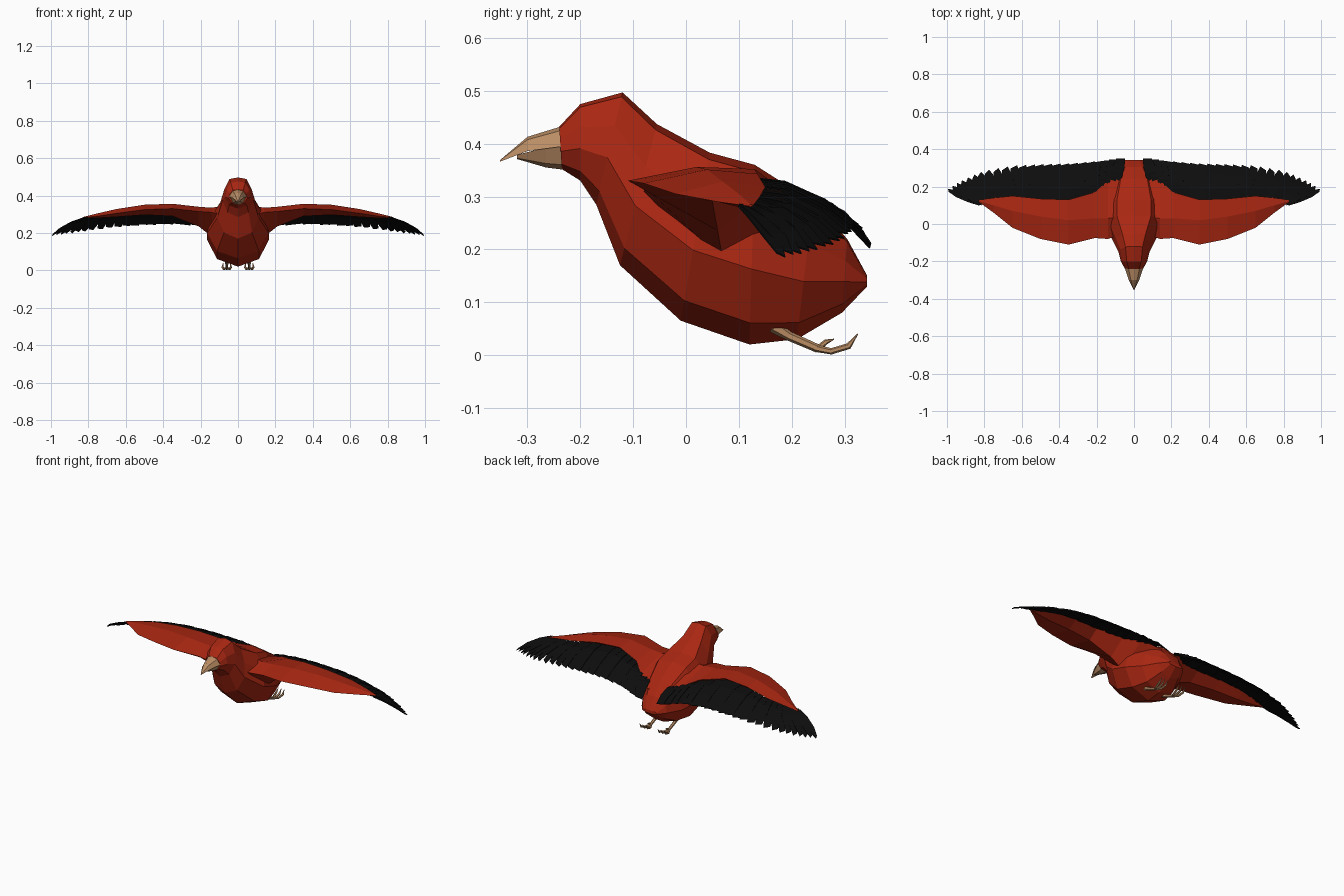
import bpy
import bmesh
import math
from mathutils import Vector

cube = bpy.data.objects.get("Cube")
if cube:
    bpy.data.objects.remove(cube, do_unlink=True)


def material(name, rgb):
    m = bpy.data.materials.new(name)
    m.use_nodes = True
    m.diffuse_color = (*rgb, 1)
    m.node_tree.nodes["Principled BSDF"].inputs["Base Color"].default_value = (*rgb, 1)
    return m


RED = material("red plumage", (0.40, 0.02, 0.006))
BLACK = material("black flight feathers", (0.004, 0.004, 0.004))
TAN = material("tan horn", (0.50, 0.27, 0.13))


def loft(bm, rings, closed=True):
    """Skin consecutive rings of points; closed rings also get end caps."""
    rows = [[bm.verts.new(p) for p in ring] for ring in rings]
    n = len(rows[0])
    for a, b in zip(rows, rows[1:]):
        for i in range(n if closed else n - 1):
            j = (i + 1) % n
            bm.faces.new((a[i], a[j], b[j], b[i]))
    if closed:
        bm.faces.new(rows[0])
        bm.faces.new(rows[-1])


def finish(bm, name, mat, mirror=False):
    bmesh.ops.recalc_face_normals(bm, faces=bm.faces)
    mesh = bpy.data.meshes.new(name)
    bm.to_mesh(mesh)
    bm.free()
    mesh.materials.append(mat)
    ob = bpy.data.objects.new(name, mesh)
    bpy.context.collection.objects.link(ob)
    if mirror:
        mod = ob.modifiers.new("Mirror", 'MIRROR')
        mod.use_mirror_merge = False
    return ob


def along(points, t):
    """Point at fraction t of an evenly indexed polyline."""
    f = t * (len(points) - 1)
    i = min(int(f), len(points) - 2)
    return Vector(points[i]).lerp(Vector(points[i + 1]), f - i)


def section(top, bottom, width, outline):
    """Symmetric slanted cross-section between a top and a bottom (y, z)."""
    t, b = Vector((0, *top)), Vector((0, *bottom))
    half = [(w, b.lerp(t, h)) for w, h in outline]
    right = [p + Vector((w * width, 0, 0)) for w, p in half]
    left = [p - Vector((w * width, 0, 0)) for w, p in half if w > 0]
    return right + left[::-1]


# Body and head: slanted rings from the beak base to the tail
BODY_OUTLINE = [(0, 1), (0.55, 0.96), (0.88, 0.7), (1, 0.42), (0.68, 0.12), (0, 0)]
body_rings = [
    ((-0.24, 0.432), (-0.235, 0.352), 0.05),
    ((-0.20, 0.475), (-0.20, 0.33), 0.07),
    ((-0.12, 0.497), (-0.17, 0.285), 0.083),
    ((-0.055, 0.437), (-0.125, 0.17), 0.11),
    ((0.045, 0.383), (-0.01, 0.065), 0.165),
    ((0.13, 0.36), (0.12, 0.02), 0.165),
    ((0.24, 0.29), (0.21, 0.03), 0.13),
    ((0.305, 0.22), (0.295, 0.08), 0.085),
    ((0.343, 0.15), (0.343, 0.13), 0.05),
]
bm = bmesh.new()
loft(bm, [section(t, b, w, BODY_OUTLINE) for t, b, w in body_rings])
finish(bm, "body", RED)

# Beak: hooked upper half and shorter lower half
UPPER = [(0, 1), (0.6, 0.8), (1, 0), (0, 0)]
LOWER = [(0, 1), (1, 1), (0.6, 0.2), (0, 0)]
upper_rings = [((-0.232, 0.434), (-0.232, 0.395), 0.05),
               ((-0.30, 0.413), (-0.30, 0.386), 0.028),
               ((-0.352, 0.369), (-0.352, 0.366), 0.002)]
lower_rings = [((-0.234, 0.397), (-0.234, 0.351), 0.046),
               ((-0.265, 0.393), (-0.265, 0.355), 0.036),
               ((-0.32, 0.379), (-0.32, 0.371), 0.012)]
for name, rings, outline in (("upper_beak", upper_rings, UPPER),
                             ("lower_beak", lower_rings, LOWER)):
    bm = bmesh.new()
    loft(bm, [section(t, b, w, outline) for t, b, w in rings])
    finish(bm, name, TAN)

# Wing arms: x, then (y, z) of leading edge, crest, trailing edge, underside
stations = [
    (0.05, (-0.05, 0.29), (0.04, 0.35), (0.29, 0.24), (0.08, 0.15)),
    (0.14, (-0.08, 0.31), (0.03, 0.335), (0.23, 0.29), (0.07, 0.18)),
    (0.21, (-0.075, 0.315), (0.03, 0.34), (0.17, 0.322), (0.06, 0.235)),
    (0.35, (-0.11, 0.33), (0.02, 0.356), (0.13, 0.352), (0.05, 0.29)),
    (0.50, (-0.08, 0.325), (0.04, 0.351), (0.135, 0.343), (0.06, 0.297)),
    (0.65, (-0.02, 0.305), (0.07, 0.328), (0.15, 0.318), (0.08, 0.286)),
    (0.75, (0.06, 0.29), (0.10, 0.305), (0.14, 0.30), (0.10, 0.28)),
    (0.83, (0.118, 0.282), (0.122, 0.285), (0.128, 0.284), (0.122, 0.28)),
]
bm = bmesh.new()
loft(bm, [[(x, *p) for p in pts] for x, *pts in stations])
finish(bm, "wings", RED, mirror=True)

# Flight feathers: overlapping blades fanned between a root and a tip line
roots = [(0.10, 0.23, 0.275), (0.20, 0.15, 0.312), (0.35, 0.11, 0.34), (0.50, 0.12, 0.333),
         (0.62, 0.135, 0.314), (0.72, 0.13, 0.297), (0.78, 0.12, 0.288), (0.82, 0.115, 0.282)]
tips = [(0.07, 0.355, 0.205), (0.20, 0.338, 0.24), (0.35, 0.325, 0.25), (0.50, 0.32, 0.245),
        (0.65, 0.31, 0.235), (0.81, 0.28, 0.215), (0.92, 0.23, 0.20), (0.998, 0.182, 0.19)]
COUNT = 24
bm = bmesh.new()
for i in range(COUNT):
    t = i / (COUNT - 1)
    root, tip = along(roots, t), along(tips, t)
    spine = tip - root
    span = along(tips, min(t + 0.05, 1)) - along(tips, max(t - 0.05, 0))
    across = spine.cross(span.cross(spine)).normalized()
    if across.x < 0:
        across.negate()
    outer = max(0, (t - 0.45) / 0.55)
    blade = []
    for u, inner_w, outer_w in ((0, 0.030, 0.018), (0.35, 0.031, 0.022),
                                (0.7, 0.030, 0.019), (1, 0.023, 0.007)):
        w = inner_w + (outer_w - inner_w) * outer
        bulge = 0.10 * u * (1 - u) * (1 - 0.6 * outer)
        mid = root + spine * u + Vector((0, 0, bulge - 0.002 * (i % 2)))
        slant = spine.normalized() * (0.012 if u == 1 else 0)
        blade.append([mid - across * w, mid + across * w - slant])
    loft(bm, blade, closed=False)
feathers = finish(bm, "flight_feathers", BLACK, mirror=True)
solid = feathers.modifiers.new("Thickness", 'SOLIDIFY')
solid.thickness = 0.003


def tube(bm, path, radii, sides=6):
    path = [Vector(p) for p in path]
    rings = []
    for i, p in enumerate(path):
        d = (path[min(i + 1, len(path) - 1)] - path[max(i - 1, 0)]).normalized()
        a = d.cross(Vector((1, 0, 0))).normalized()
        b = d.cross(a)
        turns = [math.tau * k / sides for k in range(sides)]
        rings.append([p + (a * math.cos(q) + b * math.sin(q)) * radii[i] for q in turns])
    loft(bm, rings)


# Legs trailing backwards, with curled toes
bm = bmesh.new()
tube(bm, [(0.06, 0.165, 0.055), (0.06, 0.195, 0.036), (0.06, 0.25, 0.012)],
     [0.013, 0.009, 0.008])
for spread in (-0.022, 0, 0.022):
    tube(bm, [(0.06, 0.245, 0.013), (0.06 + spread * 0.7, 0.275, 0.007),
              (0.06 + spread, 0.308, 0.017), (0.06 + spread * 0.9, 0.325, 0.04)],
         [0.007, 0.006, 0.006, 0.001])
tube(bm, [(0.06, 0.25, 0.012), (0.06, 0.265, 0.025), (0.06, 0.28, 0.03)],
     [0.006, 0.005, 0.001])
finish(bm, "legs", TAN, mirror=True)
